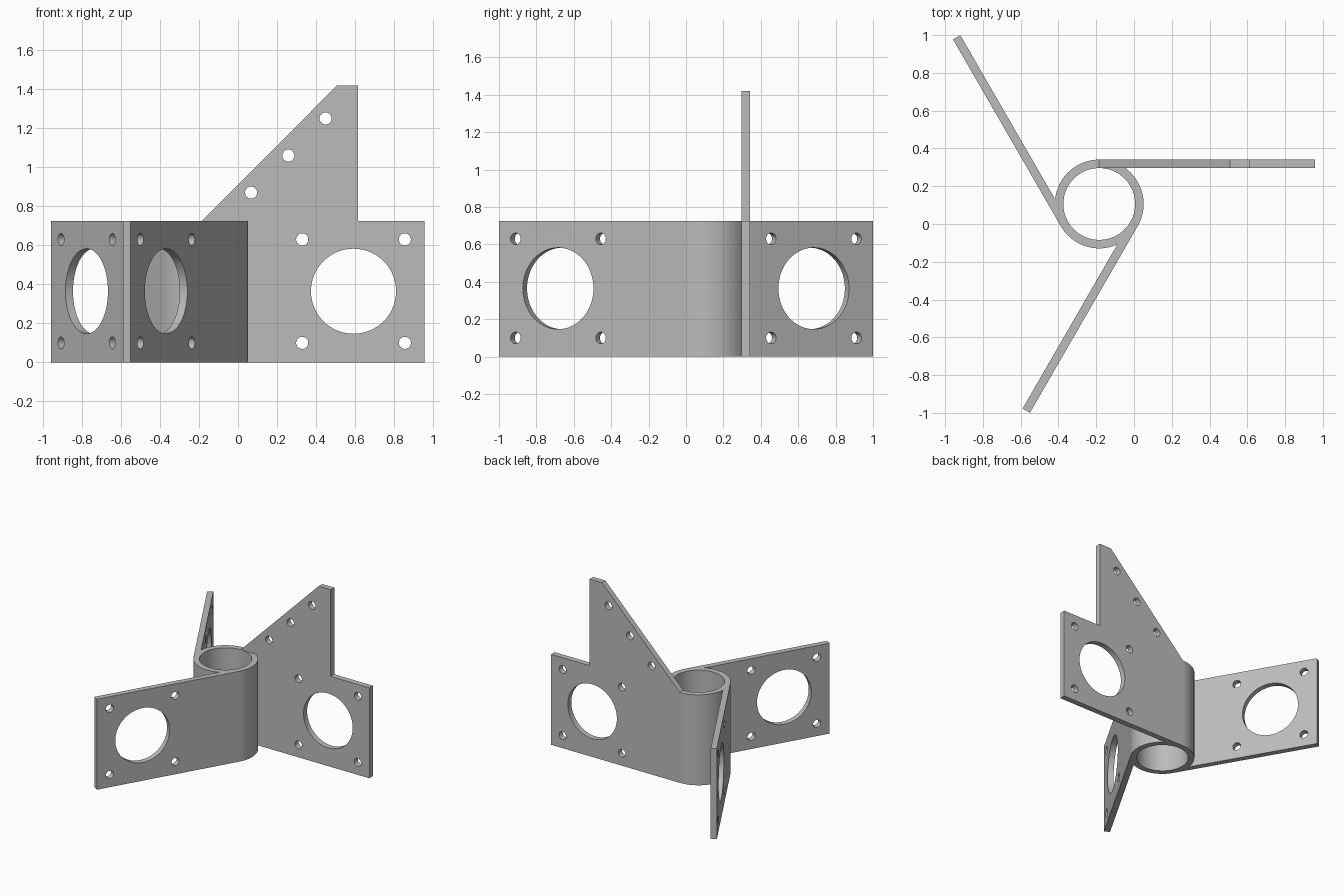
import bpy, bmesh
from math import radians, sin, cos, tau
from mathutils import Matrix

cube = bpy.data.objects.get("Cube")
if cube:
    bpy.data.objects.remove(cube, do_unlink=True)

# Overall dimensions
CENTRE = Matrix.Translation((-0.184, 0.106, 0))
OUTER, INNER = 0.235, 0.19
WALL = OUTER - INNER
HEIGHT, LENGTH = 0.725, 1.141

steel = bpy.data.materials.new("plain grey steel")
steel.use_nodes = True
GREY = (0.5, 0.5, 0.5, 1)
steel.diffuse_color = GREY
steel.node_tree.nodes["Principled BSDF"].inputs["Base Color"].default_value = GREY


def circle(x, y, radius, sides=32):
    return [(x + radius * cos(tau * i / sides), y + radius * sin(tau * i / sides))
            for i in range(sides)]


def extruded(name, loops, depth, matrix):
    """Flat outline with holes, given thickness and turned into a mesh part."""
    curve = bpy.data.curves.new(name + "_outline", "CURVE")
    curve.dimensions = "2D"
    curve.fill_mode = "BOTH"
    curve.extrude = depth / 2
    for loop in loops:
        spline = curve.splines.new("POLY")
        spline.points.add(len(loop) - 1)
        for point, (x, y) in zip(spline.points, loop):
            point.co = (x, y, 0, 1)
        spline.use_cyclic_u = True
    temp = bpy.data.objects.new(name + "_outline", curve)
    bpy.context.collection.objects.link(temp)
    bpy.context.view_layer.update()
    mesh = bpy.data.meshes.new_from_object(
        temp.evaluated_get(bpy.context.evaluated_depsgraph_get()))
    bpy.data.objects.remove(temp, do_unlink=True)
    bpy.data.curves.remove(curve)

    bm = bmesh.new()
    bm.from_mesh(mesh)
    bmesh.ops.remove_doubles(bm, verts=bm.verts, dist=0.0001)
    bmesh.ops.recalc_face_normals(bm, faces=bm.faces)
    bmesh.ops.transform(bm, matrix=matrix, verts=bm.verts)
    bm.to_mesh(mesh)
    bm.free()
    mesh.name = name
    mesh.materials.clear()
    mesh.materials.append(steel)
    part = bpy.data.objects.new(name, mesh)
    bpy.context.collection.objects.link(part)
    bpy.ops.object.select_all(action="DESELECT")
    part.select_set(True)
    bpy.context.view_layer.objects.active = part
    bpy.ops.object.shade_smooth_by_angle(angle=radians(30))
    return part


# Central tube
extruded("central_tube", [circle(0, 0, OUTER, 96), circle(0, 0, INNER, 96)],
         HEIGHT, CENTRE @ Matrix.Translation((0, 0, HEIGHT / 2)))

# Mounting holes shared by every arm: one large opening and four bolt holes
holes = [circle(0.776, HEIGHT / 2 + 0.002, 0.218, 64)]
holes += [circle(x, z, 0.031) for x in (0.513, 1.039) for z in (0.1, 0.63)]

# Plain arm outline, and the tall one with a sloping fin and its own holes
plain = [(0, 0), (LENGTH, 0), (LENGTH, HEIGHT), (0, HEIGHT)]
tall = plain[:3] + [(0.799, HEIGHT), (0.799, 1.42), (0.692, 1.42), (0, HEIGHT)]
fin_holes = [circle(0.251 + 0.191 * i, 0.87 + 0.19 * i, 0.031) for i in range(3)]

# Arms run tangent to the tube, a third of a turn apart
upright = Matrix.Translation((0, OUTER - WALL / 2, 0)) @ Matrix.Rotation(radians(90), 4, "X")
for name, angle, loops in (
        ("tall_left_arm", 0, [tall] + holes + fin_holes),
        ("back_right_arm", 120, [plain] + holes),
        ("front_right_arm", 240, [plain] + holes)):
    extruded(name, loops, WALL, CENTRE @ Matrix.Rotation(radians(angle), 4, "Z") @ upright)
